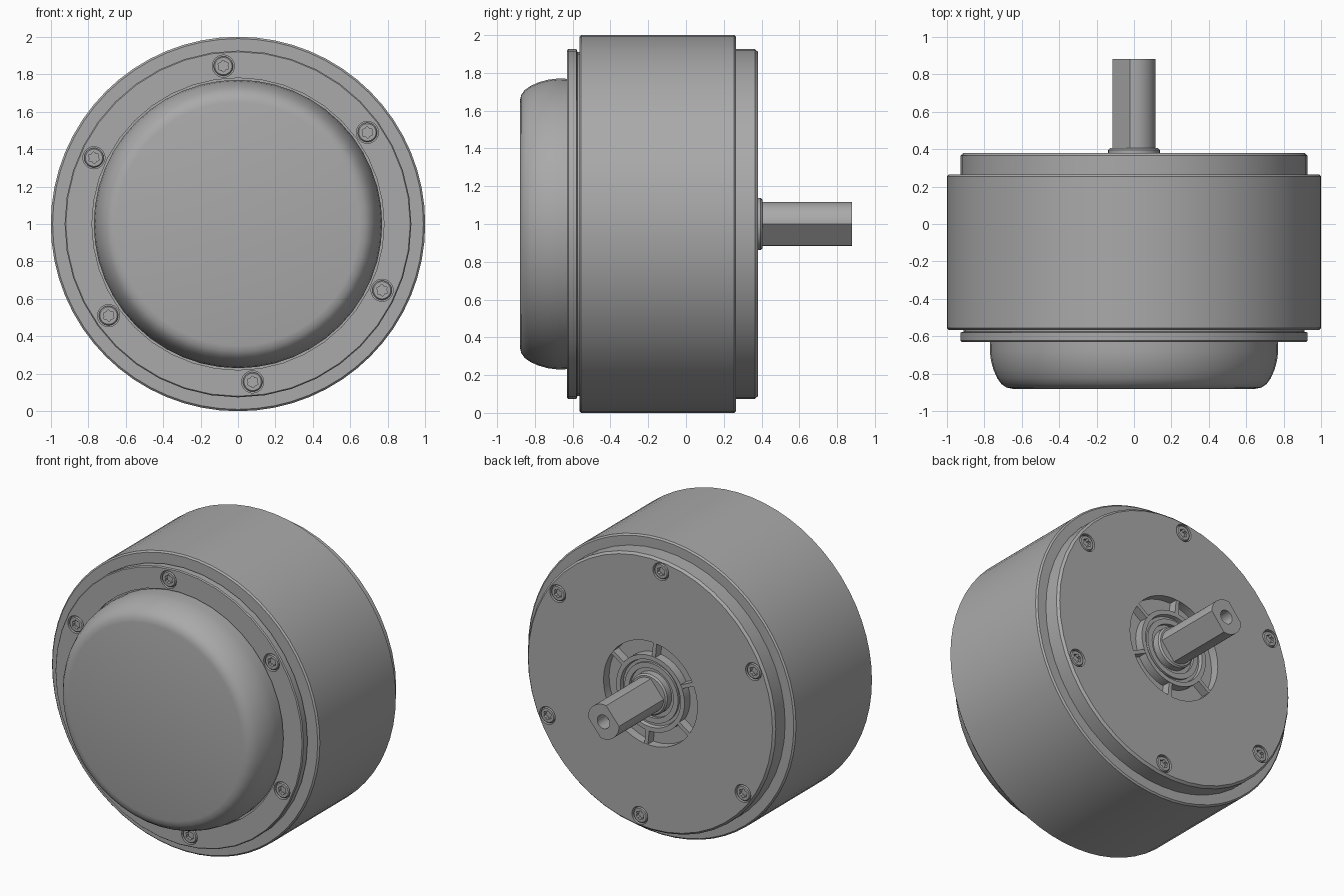
import bpy, bmesh, math
from mathutils import Vector, Matrix

if "Cube" in bpy.data.objects:
    bpy.data.objects.remove(bpy.data.objects["Cube"])

GREY = (0.40, 0.40, 0.40, 1)
metal = bpy.data.materials.new("grey metal")
metal.use_nodes = True
metal.diffuse_color = GREY
metal.node_tree.nodes["Principled BSDF"].inputs["Base Color"].default_value = GREY

AXIS_Z = 1.0
SCREW_ANGLES = [math.radians(35.3 + 60 * k) for k in range(6)]
SCREW_RING = 0.847


def finish(name, bm, smooth=True):
    """Turn a bmesh into a shaded object with the metal material."""
    bmesh.ops.remove_doubles(bm, verts=bm.verts, dist=1e-5)
    bmesh.ops.recalc_face_normals(bm, faces=bm.faces)
    mesh = bpy.data.meshes.new(name)
    bm.to_mesh(mesh)
    bm.free()
    mesh.materials.append(metal)
    obj = bpy.data.objects.new(name, mesh)
    bpy.context.collection.objects.link(obj)
    if smooth:
        shade(obj)
    return obj


def shade(obj):
    bpy.ops.object.select_all(action='DESELECT')
    obj.select_set(True)
    bpy.context.view_layer.objects.active = obj
    bpy.ops.object.shade_smooth_by_angle(angle=math.radians(32))


def revolve(bm, profile, steps, center=(0, AXIS_Z), turn=0.0, lobes=0):
    """Spin (radius, y) points around a y axis; radii below 0 become lobed sockets."""
    rings = []
    for r, y in profile:
        ring = []
        for i in range(steps):
            a = 2 * math.pi * i / steps
            rad = abs(r) * (1 + 0.16 * math.cos(lobes * a)) if r < 0 else r
            ring.append(bm.verts.new((center[0] + rad * math.cos(a + turn), y,
                                      center[1] + rad * math.sin(a + turn))))
        rings.append(ring)
    for lower, upper in zip(rings, rings[1:]):
        for i in range(steps):
            j = (i + 1) % steps
            bm.faces.new((lower[i], lower[j], upper[j], upper[i]))


def lathe(name, profile, steps, smooth=True):
    bm = bmesh.new()
    revolve(bm, profile, steps)
    return finish(name, bm, smooth)


def screw_centers():
    return [(SCREW_RING * math.cos(a), AXIS_Z + SCREW_RING * math.sin(a))
            for a in SCREW_ANGLES]


def drill(plate, face_y):
    """Cut the counterbores for the six screws."""
    bm = bmesh.new()
    for c in screw_centers():
        revolve(bm, [(0, face_y - 0.03), (0.059, face_y - 0.03),
                     (0.059, face_y + 0.03), (0, face_y + 0.03)], 24, c)
    cutter = finish("screw_hole_cutter", bm, False)
    cutter.hide_render = True
    mod = plate.modifiers.new("holes", 'BOOLEAN')
    mod.operation, mod.solver, mod.object = 'DIFFERENCE', 'EXACT', cutter
    bpy.context.view_layer.objects.active = plate
    bpy.ops.object.modifier_apply(modifier=mod.name)
    bpy.data.objects.remove(cutter)
    shade(plate)


def screws(name, face_y, side):
    """Flush socket screws; side is the outward y direction."""
    for n, (c, a) in enumerate(zip(screw_centers(), SCREW_ANGLES)):
        bm = bmesh.new()
        depth = lambda d: face_y - side * d
        revolve(bm, [(0.052, depth(0.035)), (0.052, depth(0.008)), (0.046, depth(0.002)),
                     (-0.027, depth(0.002)), (-0.027, depth(0.025)), (0, depth(0.025))],
                24, c, a, 6)
        finish(f"{name}_{n + 1}", bm)


# Main drum
lathe("drum_housing", [(0, -0.55), (0.9, -0.55), (0.9, -0.565), (0.99, -0.565), (1, -0.555),
                       (1, 0.255), (0.99, 0.265), (0.9, 0.265), (0, 0.25)], 64)

# Front mounting plate with a shallow groove behind its rim
front_plate = lathe("front_plate", [(0, -0.52), (0.91, -0.52), (0.91, -0.575), (0.926, -0.58),
                                    (0.926, -0.623), (0.92, -0.63), (0.78, -0.63),
                                    (0.78, -0.61), (0, -0.61)], 40)
drill(front_plate, -0.63)
screws("front_screw", -0.63, -1)

# Domed front cap
lathe("front_cap", [(0, -0.6), (0.768, -0.6), (0.77, -0.68), (0.764, -0.73), (0.75, -0.78),
                    (0.73, -0.825), (0.708, -0.855), (0.682, -0.873), (0.65, -0.88),
                    (0, -0.88)], 48)

# Back plate with a vent ring and stepped hub
back_plate = lathe("back_plate", [(0, 0.23), (0.926, 0.23), (0.926, 0.365), (0.912, 0.38),
                                  (0.35, 0.38), (0.35, 0.32), (0.255, 0.32), (0.255, 0.38),
                                  (0.225, 0.38), (0.22, 0.355), (0.2, 0.355), (0.2, 0.37),
                                  (0.165, 0.37), (0.165, 0.35), (0, 0.35)], 48)
drill(back_plate, 0.38)
screws("back_screw", 0.38, 1)

# Ribs dividing the vent ring
for n, a in enumerate(SCREW_ANGLES):
    bm = bmesh.new()
    place = (Matrix.Translation((0, 0, AXIS_Z)) @ Matrix.Rotation(-a, 4, 'Y')
             @ Matrix.Translation((0.302, 0.345, 0)) @ Matrix.Diagonal((0.11, 0.066, 0.026, 1)))
    bmesh.ops.create_cube(bm, size=1, matrix=place)
    finish(f"vent_rib_{n + 1}", bm, False)

# Shaft collar
lathe("shaft_collar", [(0, 0.33), (0.138, 0.33), (0.138, 0.395), (0.128, 0.405), (0, 0.405)], 32)

# Shaft with two parallel flats and a centre bore
bm = bmesh.new()
revolve(bm, [(0, 0.36), (0.116, 0.36), (0.116, 0.88), (0.046, 0.88),
             (0.046, 0.78), (0, 0.76)], 72)
normal = Vector((math.cos(math.radians(-40)), 0, math.sin(math.radians(-40))))
for v in bm.verts:
    d = (v.co - Vector((0, 0, AXIS_Z))).dot(normal)
    v.co -= normal * (d - max(-0.089, min(0.089, d)))
finish("output_shaft", bm)
